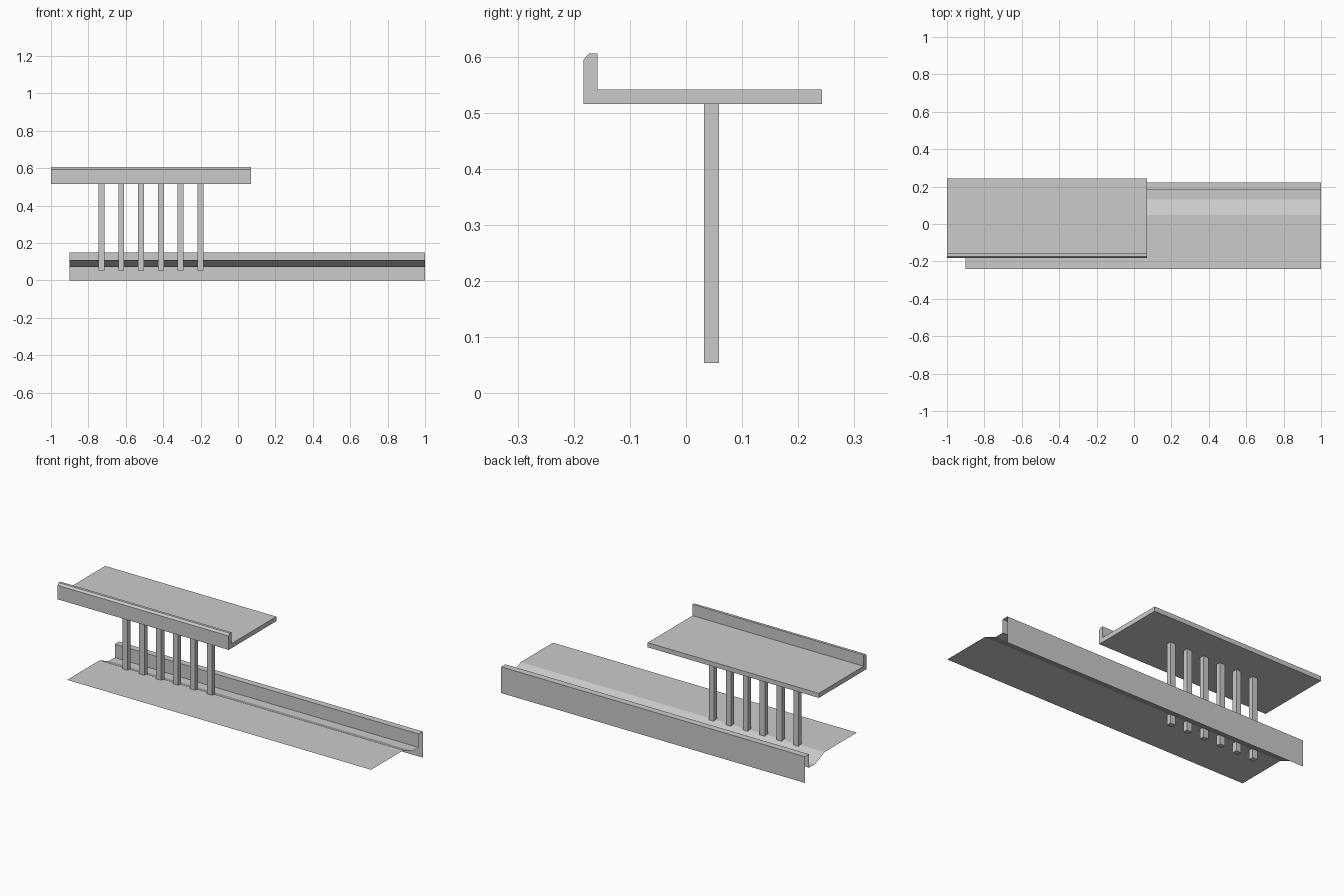
import bpy

if "Cube" in bpy.data.objects:
    bpy.data.objects.remove(bpy.data.objects["Cube"])


def extrude_x(name, profile, x0, x1, closed=True):
    """Extrude a (y, z) profile along x; an open profile gives a thin sheet."""
    n = len(profile)
    verts = [(x, y, z) for x in (x0, x1) for y, z in profile]
    faces = [(i, i + n, (i + 1) % n + n, (i + 1) % n)
             for i in range(n if closed else n - 1)]
    if closed:
        faces += [tuple(range(n)), tuple(reversed(range(n, 2 * n)))]
    mesh = bpy.data.meshes.new(name)
    mesh.from_pydata(verts, [], faces)
    mesh.update()
    obj = bpy.data.objects.new(name, mesh)
    bpy.context.collection.objects.link(obj)
    return obj


# Platform sheet: flat deck, slope, gutter and back wall
extrude_x("platform", [(-0.24, 0.108), (0.048, 0.108), (0.132, 0.072),
                       (0.185, 0.072), (0.185, 0.148), (0.222, 0.148),
                       (0.222, 0.0)], -0.9, 1.0, closed=False)

# Roof slab with a chamfered front lip
extrude_x("roof", [(-0.183, 0.515), (0.242, 0.515), (0.242, 0.541),
                   (-0.158, 0.541), (-0.158, 0.605), (-0.173, 0.605),
                   (-0.183, 0.594)], -1.0, 0.07)

# Row of square posts
for i in range(6):
    x = -0.73 + i * 0.1058
    extrude_x(f"post_{i + 1}", [(0.032, 0.054), (0.059, 0.054),
                                (0.059, 0.515), (0.032, 0.515)],
              x - 0.016, x + 0.016)
